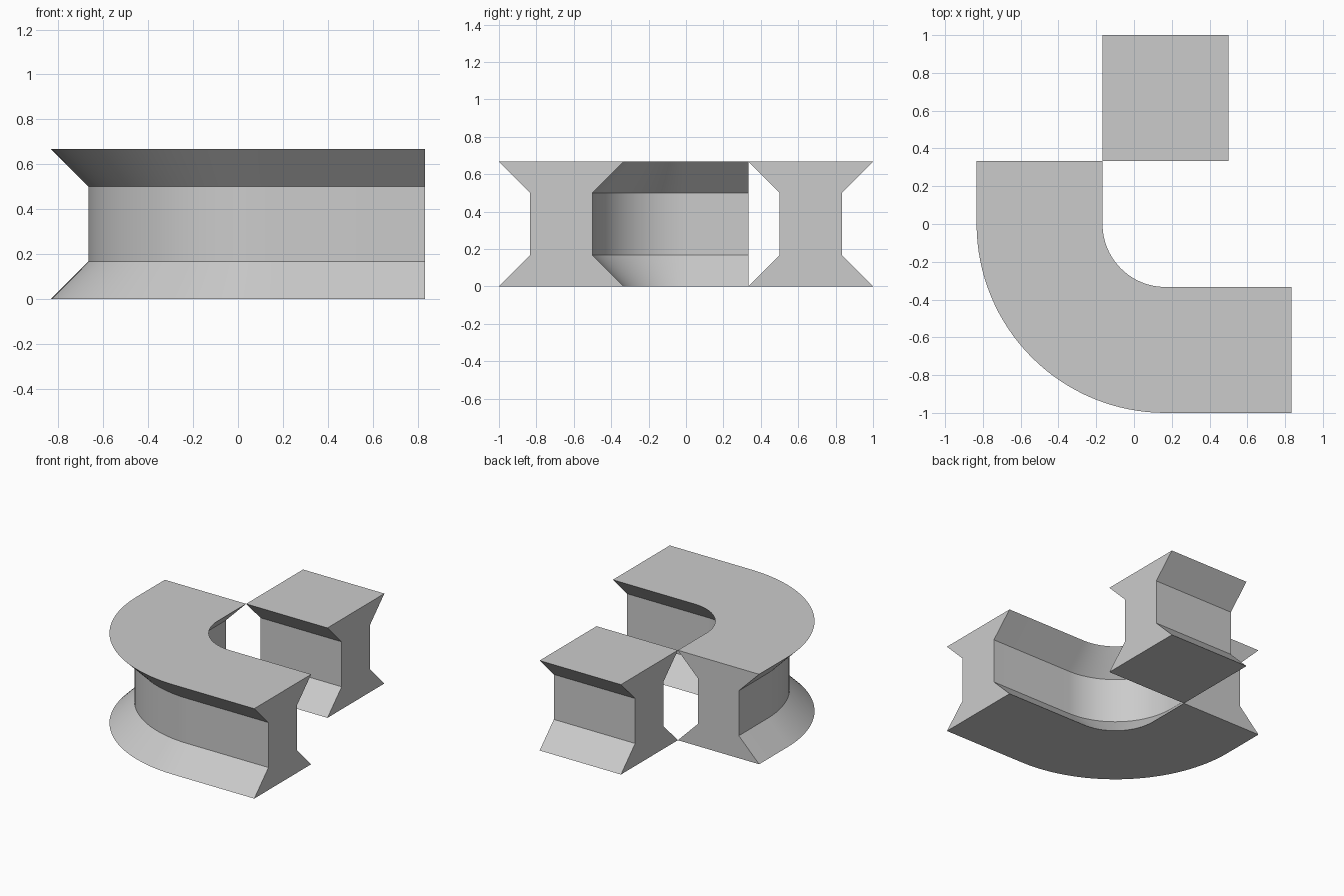
import bpy, bmesh, math
from mathutils import Vector

if "Cube" in bpy.data.objects:
    bpy.data.objects.remove(bpy.data.objects["Cube"])

U = 1 / 6  # grid module
# Waisted rail section: (sideways offset, height)
PROFILE = [(-2*U, 0), (2*U, 0), (U, U), (U, 3*U),
           (2*U, 4*U), (-2*U, 4*U), (-U, 3*U), (-U, U)]


def sweep(name, path):
    """Sweep the section along (point, left-hand side direction) stations."""
    bm = bmesh.new()
    rings = []
    for (x, y), (sx, sy) in path:
        rings.append([bm.verts.new(Vector((x + sx*o, y + sy*o, h)))
                      for o, h in PROFILE])
    n = len(PROFILE)
    for a, b in zip(rings, rings[1:]):
        for i in range(n):
            j = (i + 1) % n
            bm.faces.new((a[i], a[j], b[j], b[i]))
    bm.faces.new(rings[0])
    bm.faces.new(rings[-1])
    bmesh.ops.recalc_face_normals(bm, faces=bm.faces)
    mesh = bpy.data.meshes.new(name)
    bm.to_mesh(mesh)
    bm.free()
    obj = bpy.data.objects.new(name, mesh)
    bpy.context.collection.objects.link(obj)
    return obj


# Short straight rail along x
sweep("straight_rail", [((-U, 4*U), (0, 1)), ((3*U, 4*U), (0, 1))])

# Quarter-turn rail with a straight length at each end
cx, cy, radius, steps = U, 0, 4*U, 32
path = [((-3*U, 2*U), (1, 0))]
for i in range(steps + 1):
    a = math.pi + math.pi / 2 * i / steps
    c, s = math.cos(a), math.sin(a)
    path.append(((cx + radius*c, cy + radius*s), (-c, -s)))
path.append(((5*U, -4*U), (0, 1)))
curve = sweep("curved_rail", path)

# Smooth only around the bend
bpy.ops.object.select_all(action='DESELECT')
curve.select_set(True)
bpy.context.view_layer.objects.active = curve
bpy.ops.object.shade_smooth_by_angle(angle=math.radians(30))
